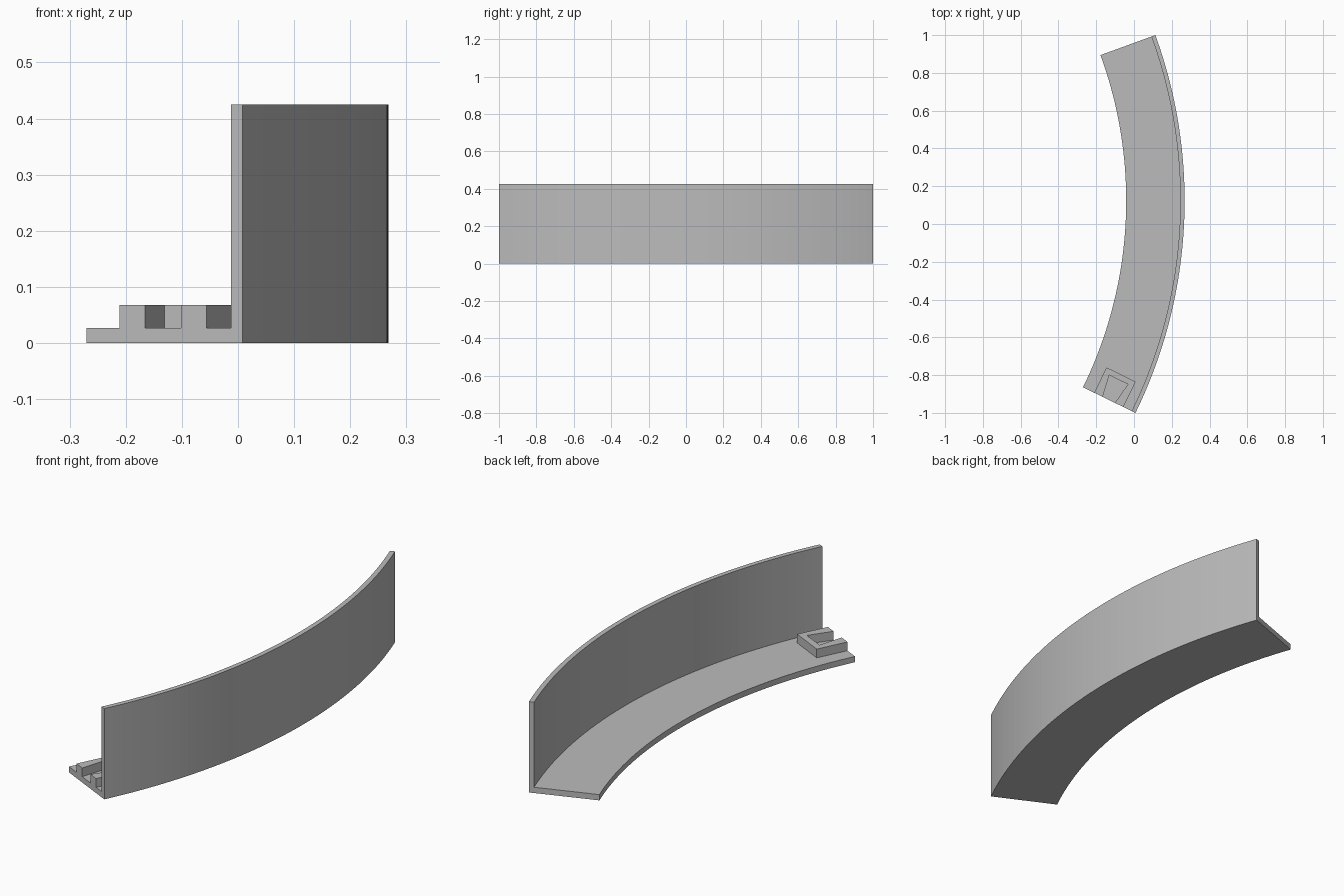
import bpy, bmesh, math
from mathutils import Matrix, Vector

cube = bpy.data.objects.get("Cube")
if cube:
    bpy.data.objects.remove(cube, do_unlink=True)

# Arc layout
CENTRE = Vector((-2.289, 0.1235, 0))
R_IN, R_OUT, WALL = 2.2477, 2.557, 0.0225
START, END = math.radians(-26.07), math.radians(20.05)
FLOOR, TOP, CLIP_TOP = 0.027, 0.425, 0.068
STEPS = 48

grey = bpy.data.materials.new("plain grey")
grey.use_nodes = True
colour = (0.5, 0.5, 0.5, 1)
grey.diffuse_color = colour
grey.node_tree.nodes["Principled BSDF"].inputs["Base Color"].default_value = colour


def finish(bm, name):
    bmesh.ops.recalc_face_normals(bm, faces=bm.faces)
    mesh = bpy.data.meshes.new(name)
    bm.to_mesh(mesh)
    bm.free()
    mesh.materials.append(grey)
    obj = bpy.data.objects.new(name, mesh)
    bpy.context.collection.objects.link(obj)
    return obj


# Curved rail: L-shaped section swept along the arc
profile = [(R_IN, 0), (R_OUT, 0), (R_OUT, TOP), (R_OUT - WALL, TOP),
           (R_OUT - WALL, FLOOR), (R_IN, FLOOR)]
bm = bmesh.new()
rings = []
for i in range(STEPS + 1):
    a = START + (END - START) * i / STEPS
    out = Vector((math.cos(a), math.sin(a), 0))
    rings.append([bm.verts.new(CENTRE + out * r + Vector((0, 0, z))) for r, z in profile])
for a, b in zip(rings, rings[1:]):
    for k in range(len(profile)):
        n = (k + 1) % len(profile)
        bm.faces.new((a[k], a[n], b[n], b[k]))
bm.faces.new(rings[0])
bm.faces.new(rings[-1])
finish(bm, "curved_rail")

# Socket: U-shaped block at the front end, opening flares inward
half = [(0.036, 0), (0.086, 0), (0.086, 0.149), (-0.086, 0.149),
        (-0.086, 0), (-0.036, 0), (-0.055, 0.1187), (0.055, 0.1187)]
bm = bmesh.new()
face = bm.faces.new([bm.verts.new((2.3995 + u, v, FLOOR)) for u, v in half])
ext = bmesh.ops.extrude_face_region(bm, geom=[face])
top = [g for g in ext["geom"] if isinstance(g, bmesh.types.BMVert)]
bmesh.ops.translate(bm, verts=top, vec=(0, 0, CLIP_TOP - FLOOR))
if not face.is_valid or len(bm.faces) < 10:
    bm.faces.new([v for v in bm.verts if v not in top])
bm.transform(Matrix.Translation(CENTRE) @ Matrix.Rotation(START, 4, 'Z'))
finish(bm, "connector_socket")
